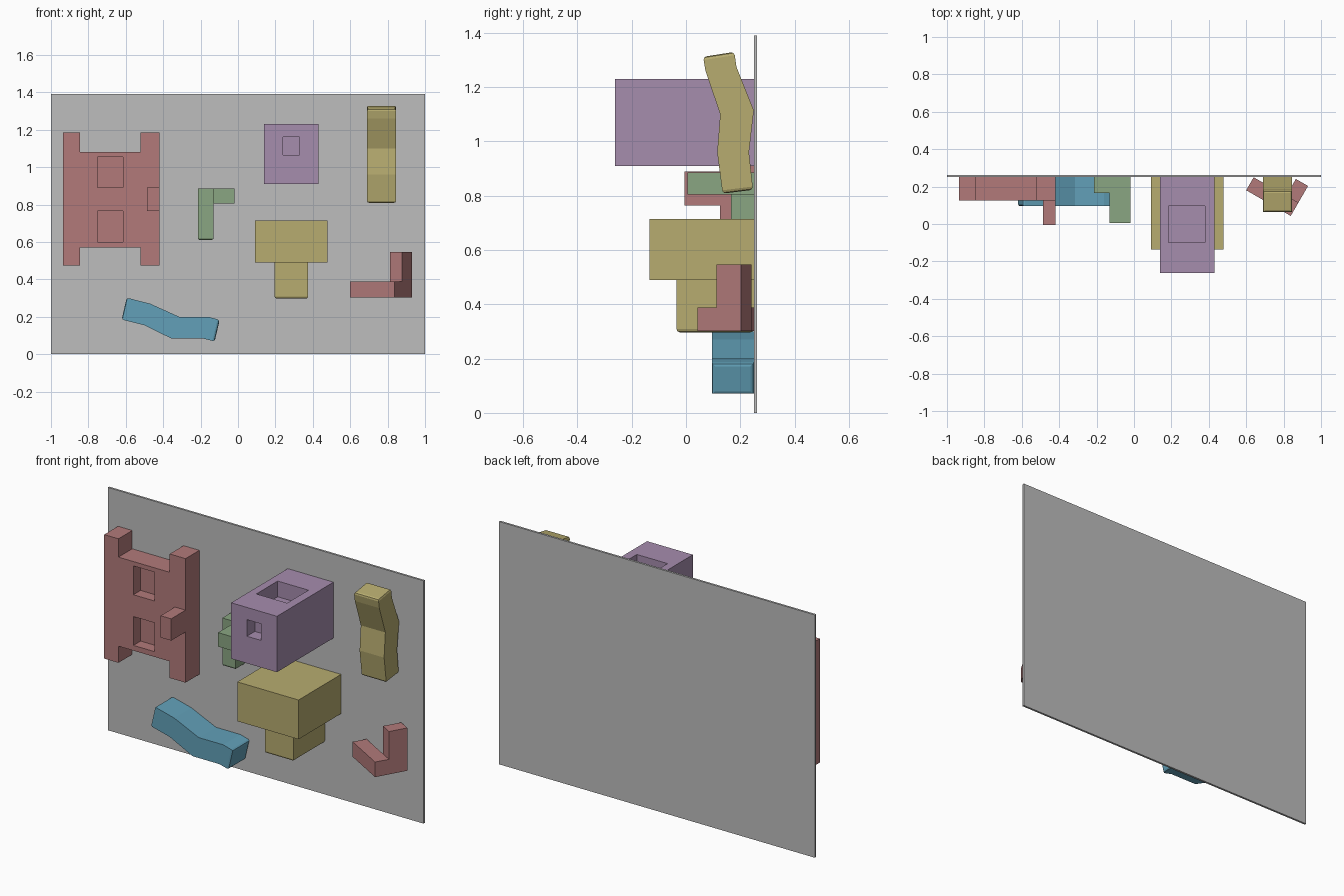
import bpy, bmesh
from mathutils import Vector, Matrix
from math import radians

cube = bpy.data.objects.get("Cube")
if cube:
    bpy.data.objects.remove(cube, do_unlink=True)


def material(name, rgb):
    m = bpy.data.materials.new(name)
    m.use_nodes = True
    m.diffuse_color = (*rgb, 1)
    bsdf = m.node_tree.nodes["Principled BSDF"]
    bsdf.inputs["Base Color"].default_value = (*rgb, 1)
    bsdf.inputs["Roughness"].default_value = 0.8
    return m


GREY = material("wall grey", (0.51, 0.51, 0.51))
RED = material("dusty red", (0.445, 0.195, 0.195))
BLUE = material("soft blue", (0.122, 0.352, 0.479))
GREEN = material("sage green", (0.254, 0.381, 0.223))
YELLOW = material("ochre yellow", (0.474, 0.413, 0.162))
PURPLE = material("dusty purple", (0.381, 0.266, 0.423))
BACK = 0.25    # wall surface that every hold sits on
ROUND = 0.012  # softened end radius


def finish(name, bm, mat):
    bmesh.ops.recalc_face_normals(bm, faces=bm.faces)
    me = bpy.data.meshes.new(name)
    bm.to_mesh(me)
    bm.free()
    me.materials.append(mat)
    ob = bpy.data.objects.new(name, me)
    bpy.context.collection.objects.link(ob)
    return ob


def soften(bm, faces):
    edges = list({e for f in faces for e in f.edges})
    bmesh.ops.bevel(bm, geom=edges, offset=ROUND, segments=2,
                    profile=0.5, affect='EDGES')


def prism(name, points, lo, hi, mat, axis="y", place=None, soft=None):
    """Extrude a flat outline along an axis; soft picks a face direction to round."""
    to3d = {"x": lambda a, b, t: (t, a, b),
            "y": lambda a, b, t: (a, t, b),
            "z": lambda a, b, t: (a, b, t)}[axis]
    bm = bmesh.new()
    base = bm.faces.new([bm.verts.new(to3d(a, b, lo)) for a, b in points])
    new = bmesh.ops.extrude_face_region(bm, geom=[base])["geom"]
    shift = Vector(to3d(0, 0, hi - lo))
    bmesh.ops.translate(bm, vec=shift,
                        verts=[v for v in new if isinstance(v, bmesh.types.BMVert)])
    bmesh.ops.recalc_face_normals(bm, faces=bm.faces)
    if soft:
        soften(bm, [f for f in bm.faces if f.normal.dot(Vector(soft)) > 0.99])
    if place:
        bm.transform(place)
    return finish(name, bm, mat)


def box(name, x, y, z, mat, **kw):
    outline = [(x[0], z[0]), (x[1], z[0]), (x[1], z[1]), (x[0], z[1])]
    return prism(name, outline, y[0], y[1], mat, **kw)


def bent_bar(name, sections, lo, hi, axis, mat):
    """Sweep a rectangular section through point pairs, with rounded ends."""
    bm = bmesh.new()
    rings = []
    for p, q in sections:
        corners = [(p, lo), (p, hi), (q, hi), (q, lo)]
        rings.append([bm.verts.new((t, c[0], c[1]) if axis == "x" else (c[0], t, c[1]))
                      for c, t in corners])
    for r, s in zip(rings, rings[1:]):
        for i in range(4):
            j = (i + 1) % 4
            bm.faces.new((r[i], r[j], s[j], s[i]))
    ends = [bm.faces.new(rings[0]), bm.faces.new(rings[-1])]
    bmesh.ops.recalc_face_normals(bm, faces=bm.faces)
    soften(bm, ends)
    return finish(name, bm, mat)


def cut(ob, x, y, z):
    """Carve a rectangular pocket."""
    cutter = box("cutter", x, y, z, ob.data.materials[0])
    cutter.hide_render = True
    mod = ob.modifiers.new("pocket", 'BOOLEAN')
    mod.operation, mod.solver, mod.object = 'DIFFERENCE', 'EXACT', cutter
    bpy.context.view_layer.objects.active = ob
    bpy.ops.object.modifier_apply(modifier=mod.name)
    bpy.data.objects.remove(cutter, do_unlink=True)


# Wall panel
box("wall_panel", (-1, 1), (BACK, 0.262), (0, 1.39), GREY)

# Red ladder plate with two pockets and a peg
plate = prism("ladder_plate", [
    (-0.935, 0.475), (-0.845, 0.475), (-0.845, 0.57), (-0.52, 0.57),
    (-0.52, 0.475), (-0.42, 0.475), (-0.42, 1.185), (-0.52, 1.185),
    (-0.52, 1.08), (-0.845, 1.08), (-0.845, 1.185), (-0.935, 1.185)],
    0.125, BACK, RED)
for z in (0.60, 0.89):
    cut(plate, (-0.75, -0.615), (0, 0.19), (z, z + 0.165))
box("ladder_peg", (-0.487, -0.42), (-0.005, 0.125), (0.765, 0.89), RED)

# Green corner hold
box("corner_upright", (-0.215, -0.13), (0.165, BACK), (0.61, 0.885), GREEN, soft=(0, 0, -1))
box("corner_arm", (-0.13, -0.02), (0.005, BACK), (0.805, 0.885), GREEN)

# Purple block with pockets in its front and top
block = box("pocket_block", (0.14, 0.43), (-0.262, BACK), (0.91, 1.23), PURPLE)
cut(block, (0.24, 0.33), (-0.4, -0.19), (1.065, 1.16))
cut(block, (0.185, 0.38), (-0.098, 0.095), (1.14, 1.4))

# Yellow block on a neck
box("shelf_block", (0.09, 0.478), (-0.135, BACK), (0.49, 0.715), YELLOW)
box("shelf_neck", (0.195, 0.375), (-0.035, BACK), (0.297, 0.49), YELLOW, soft=(0, 0, -1))

# Yellow and blue bent bars
bent_bar("upright_bar", [
    ((0.063, 1.312), (0.178, 1.33)), ((0.072, 1.26), (0.186, 1.275)),
    ((0.126, 1.10), (0.25, 1.115)), ((0.115, 0.96), (0.232, 0.96)),
    ((0.135, 0.808), (0.247, 0.822))], 0.69, 0.845, "x", YELLOW)
bent_bar("wavy_bar", [
    ((-0.595, 0.302), (-0.622, 0.185)), ((-0.47, 0.27), (-0.50, 0.155)),
    ((-0.315, 0.20), (-0.355, 0.083)), ((-0.16, 0.20), (-0.185, 0.083)),
    ((-0.098, 0.183), (-0.125, 0.068))], 0.095, BACK, "y", BLUE)

# Red turned corner hold: low L-shaped foot with a post
turn = Matrix.Translation((0.838, 0.043, 0)) @ Matrix.Rotation(radians(-30), 4, 'Z')
prism("turned_foot", [(0, 0), (0, 0.185), (-0.075, 0.185), (-0.075, 0.08),
                      (-0.275, 0.08), (-0.275, 0)],
      0.302, 0.388, RED, axis="z", place=turn)
box("turned_post", (-0.075, 0), (0.08, 0.185), (0.388, 0.547), RED, place=turn)
